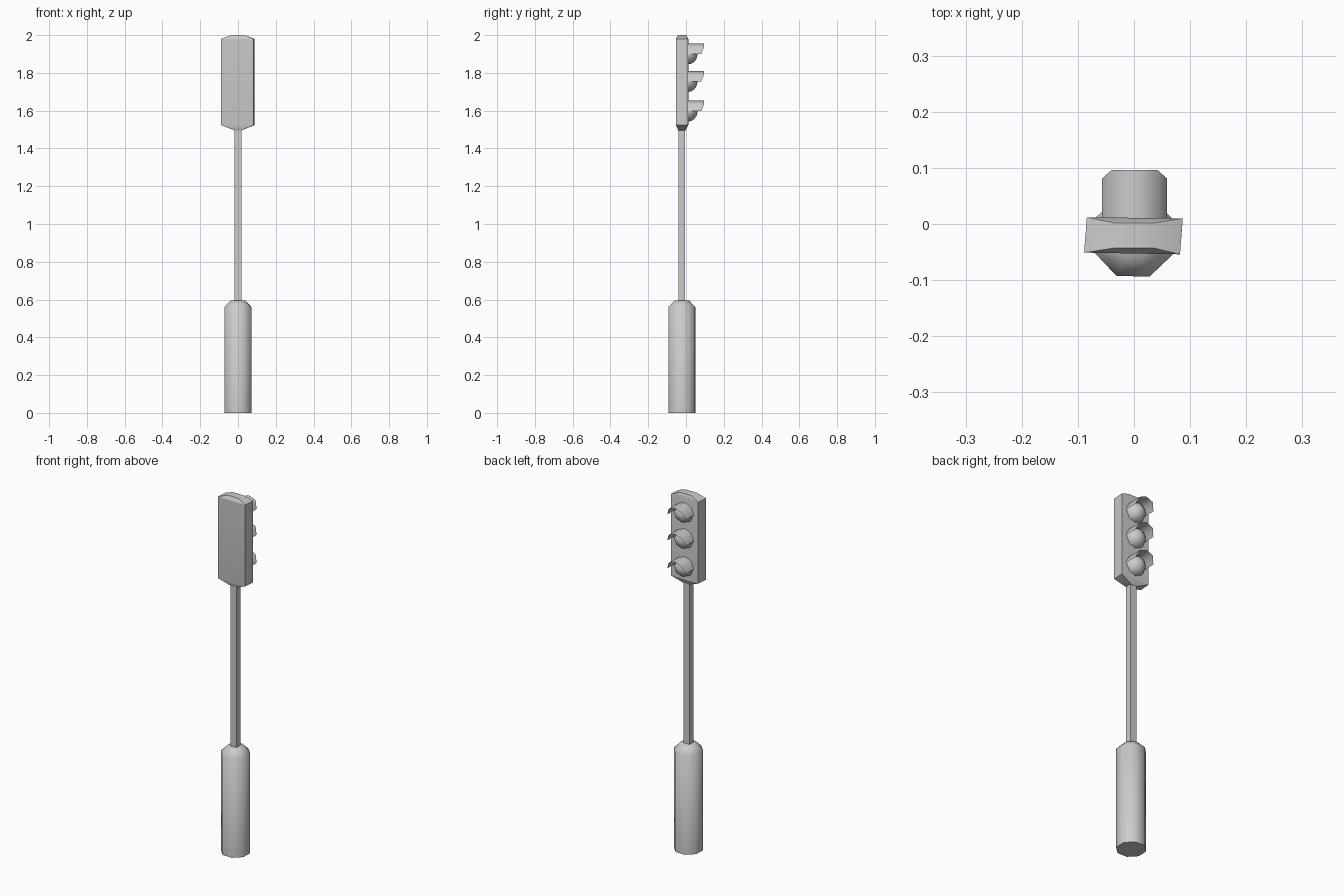
import bpy, bmesh
from math import sin, cos, pi, radians

if "Cube" in bpy.data.objects:
    bpy.data.objects.remove(bpy.data.objects["Cube"])

AXIS_Y = -0.022  # centre line of the post


def loft(name, rings, angle, caps=True, closed=True):
    """Skin a series of equal-length point rings and shade by angle."""
    bm = bmesh.new()
    vr = [[bm.verts.new(p) for p in r] for r in rings]
    n = len(rings[0])
    for a, b in zip(vr, vr[1:]):
        for i in range(n if closed else n - 1):
            j = (i + 1) % n
            bm.faces.new((a[i], a[j], b[j], b[i]))
    if caps:
        bm.faces.new(vr[0][::-1])
        bm.faces.new(vr[-1])
        bmesh.ops.recalc_face_normals(bm, faces=bm.faces)
    me = bpy.data.meshes.new(name)
    bm.to_mesh(me)
    bm.free()
    ob = bpy.data.objects.new(name, me)
    bpy.context.collection.objects.link(ob)
    bpy.ops.object.select_all(action='DESELECT')
    ob.select_set(True)
    bpy.context.view_layer.objects.active = ob
    bpy.ops.object.shade_smooth_by_angle(angle=radians(angle))
    return ob


def octagon(r, z):
    t = radians(21)
    return [(r * cos(t + i * pi / 4), AXIS_Y + r * sin(t + i * pi / 4), z) for i in range(8)]


def rect(hx, y0, y1, z):
    return [(-hx, y0, z), (hx, y0, z), (hx, y1, z), (-hx, y1, z)]


# Octagonal base with chamfered shoulder
loft("base", [octagon(0.077, 0), octagon(0.077, 0.56), octagon(0.04, 0.596)], 50)

# Square pole
loft("pole", [rect(0.018, -0.041, -0.004, z) for z in (0.58, 1.5)], 30)

# Signal housing, slightly skewed, tapered at both ends
corners = [(-0.089, -0.051), (0.082, -0.054), (0.087, 0.010), (-0.084, 0.012)]
loft("housing", [
    rect(0.02, -0.041, -0.002, 1.496),
    [(x, y, 1.523) for x, y in corners],
    [(x, y, 1.98) for x, y in corners],
    rect(0.036, -0.043, 0.002, 2.0)], 25)

# Three lamps: domed lens with a half-round visor above
for k, zc in enumerate((1.90, 1.754, 1.597), 1):
    rings = []
    for s in range(5):
        a = s * pi / 2 / 4.4
        r, y = 0.055 * cos(a), 0.01 + 0.051 * sin(a)
        rings.append([(0.001 + r * cos(i * pi / 4), y, zc + r * sin(i * pi / 4)) for i in range(8)])
    loft(f"lens_{k}", rings, 60)

    arc = [(0.001 + 0.058 * cos(i * pi / 4), zc + 0.056 * sin(i * pi / 4)) for i in range(5)]
    reach = (0.081, 0.096, 0.096, 0.096, 0.081)
    loft(f"visor_{k}", [[(x, 0.008, z) for x, z in arc],
                        [(x, y, z) for (x, z), y in zip(arc, reach)]],
         60, caps=False, closed=False)
